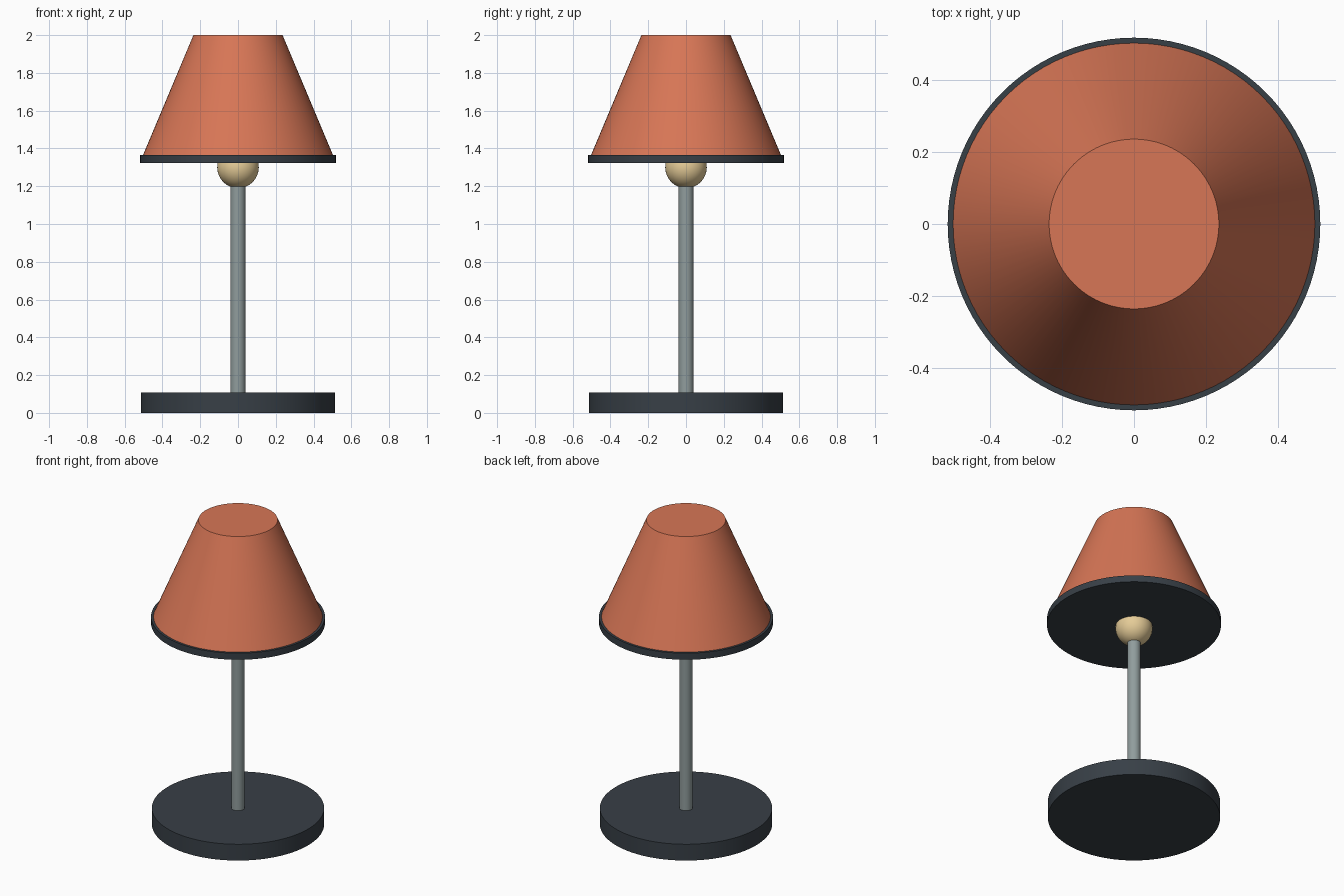
import bpy
import math

cube = bpy.data.objects.get("Cube")
if cube:
    bpy.data.objects.remove(cube, do_unlink=True)


def material(name, color):
    mat = bpy.data.materials.new(name)
    mat.use_nodes = True
    rgba = (*color, 1.0)
    mat.diffuse_color = rgba
    mat.node_tree.nodes["Principled BSDF"].inputs["Base Color"].default_value = rgba
    return mat


def finish(name, mat):
    obj = bpy.context.object
    obj.name = name
    obj.data.materials.append(mat)
    bpy.ops.object.shade_smooth_by_angle(angle=math.radians(35))
    return obj


def tapered(name, mat, bottom, top, r_bottom, r_top, sides=96):
    """Capped upright cylinder or cone between two heights."""
    bpy.ops.mesh.primitive_cone_add(
        vertices=sides, radius1=r_bottom, radius2=r_top,
        depth=top - bottom, location=(0, 0, (bottom + top) / 2))
    return finish(name, mat)


terracotta = material("terracotta", (0.68, 0.18, 0.092))
charcoal = material("charcoal", (0.039, 0.05, 0.062))
grey_metal = material("grey metal", (0.28, 0.335, 0.335))
warm_cream = material("warm cream", (0.78, 0.60, 0.31))

# Base and pole
tapered("base", charcoal, 0, 0.107, 0.513, 0.513)
tapered("pole", grey_metal, 0.1, 1.22, 0.04, 0.04, 48)

# Bulb, its upper half hidden inside the shade
bpy.ops.mesh.primitive_uv_sphere_add(
    segments=48, ring_count=24, radius=0.11, location=(0, 0, 1.3))
finish("bulb", warm_cream)

# Shade with a closed top, standing on a dark rim disc
tapered("shade_rim", charcoal, 1.322, 1.365, 0.518, 0.518)
tapered("shade", terracotta, 1.36, 2.0, 0.505, 0.236)
